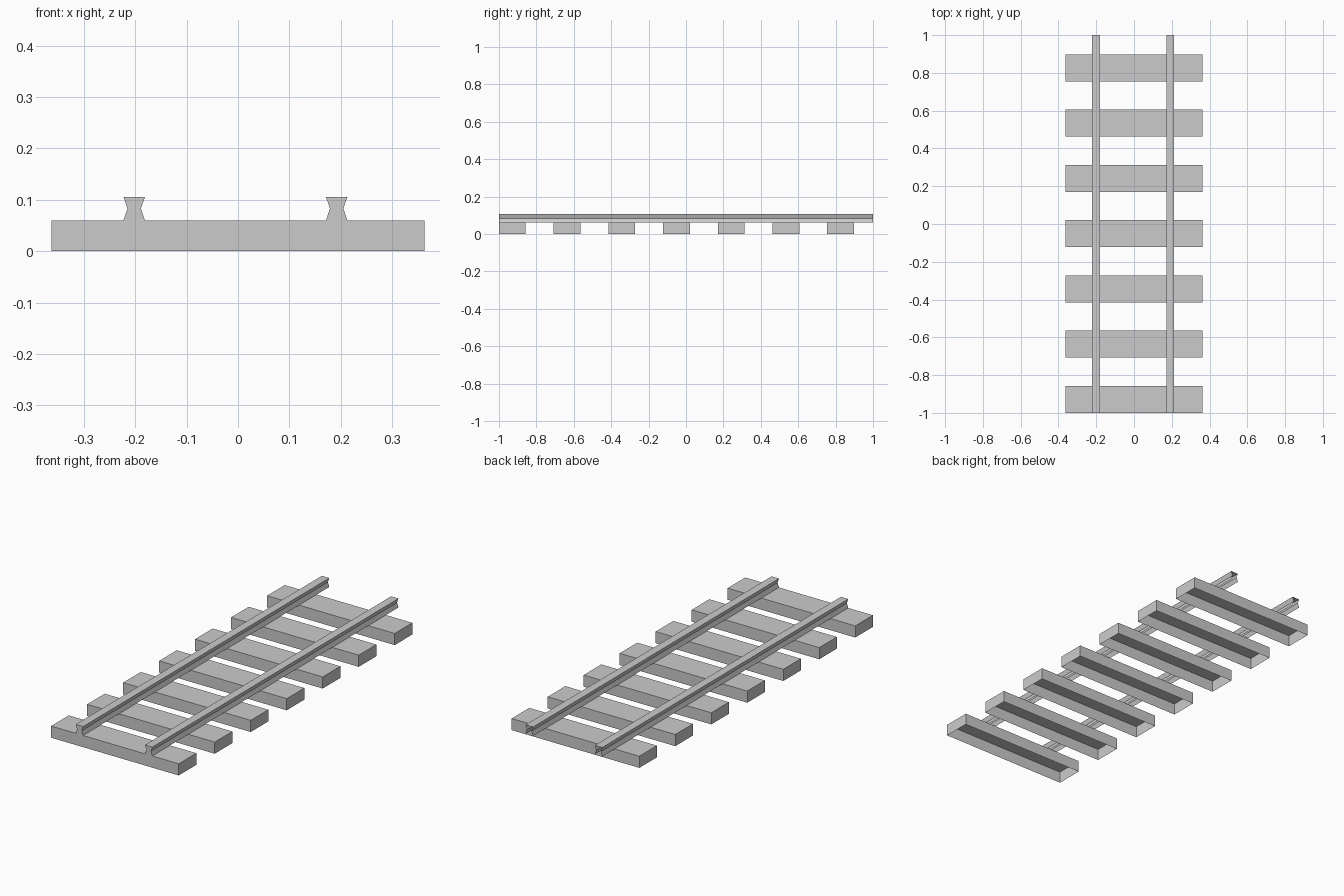
import bpy, bmesh

if "Cube" in bpy.data.objects:
    bpy.data.objects.remove(bpy.data.objects["Cube"])


def extruded_shell(name, profile, x, y0, y1, back_cap):
    """Extrude an x-z outline along y, leaving the underside open."""
    bm = bmesh.new()
    front = [bm.verts.new((x + px, y0, pz)) for px, pz in profile]
    back = [bm.verts.new((x + px, y1, pz)) for px, pz in profile]
    for i in range(len(profile) - 1):
        bm.faces.new((front[i], front[i + 1], back[i + 1], back[i]))
    bm.faces.new(front[::-1])
    if back_cap:
        bm.faces.new(back)
    bmesh.ops.recalc_face_normals(bm, faces=bm.faces)
    mesh = bpy.data.meshes.new(name)
    bm.to_mesh(mesh)
    bm.free()
    obj = bpy.data.objects.new(name, mesh)
    bpy.context.collection.objects.link(obj)
    return obj


# Sleepers: seven evenly spaced hollow-bottomed beams
sleeper_profile = [(-0.363, 0), (-0.363, 0.06), (0.363, 0.06), (0.363, 0)]
for i in range(7):
    y = -1 + i * 0.2925
    extruded_shell(f"sleeper_{i + 1}", sleeper_profile, 0, y, y + 0.143, True)

# Rails: waisted section, open underneath and at the back end
rail_profile = [(-0.021, 0.06), (-0.013, 0.083), (-0.021, 0.106),
                (0.021, 0.106), (0.013, 0.083), (0.021, 0.06)]
for name, x in (("left_rail", -0.202), ("right_rail", 0.192)):
    extruded_shell(name, rail_profile, x, -1, 1, False)
